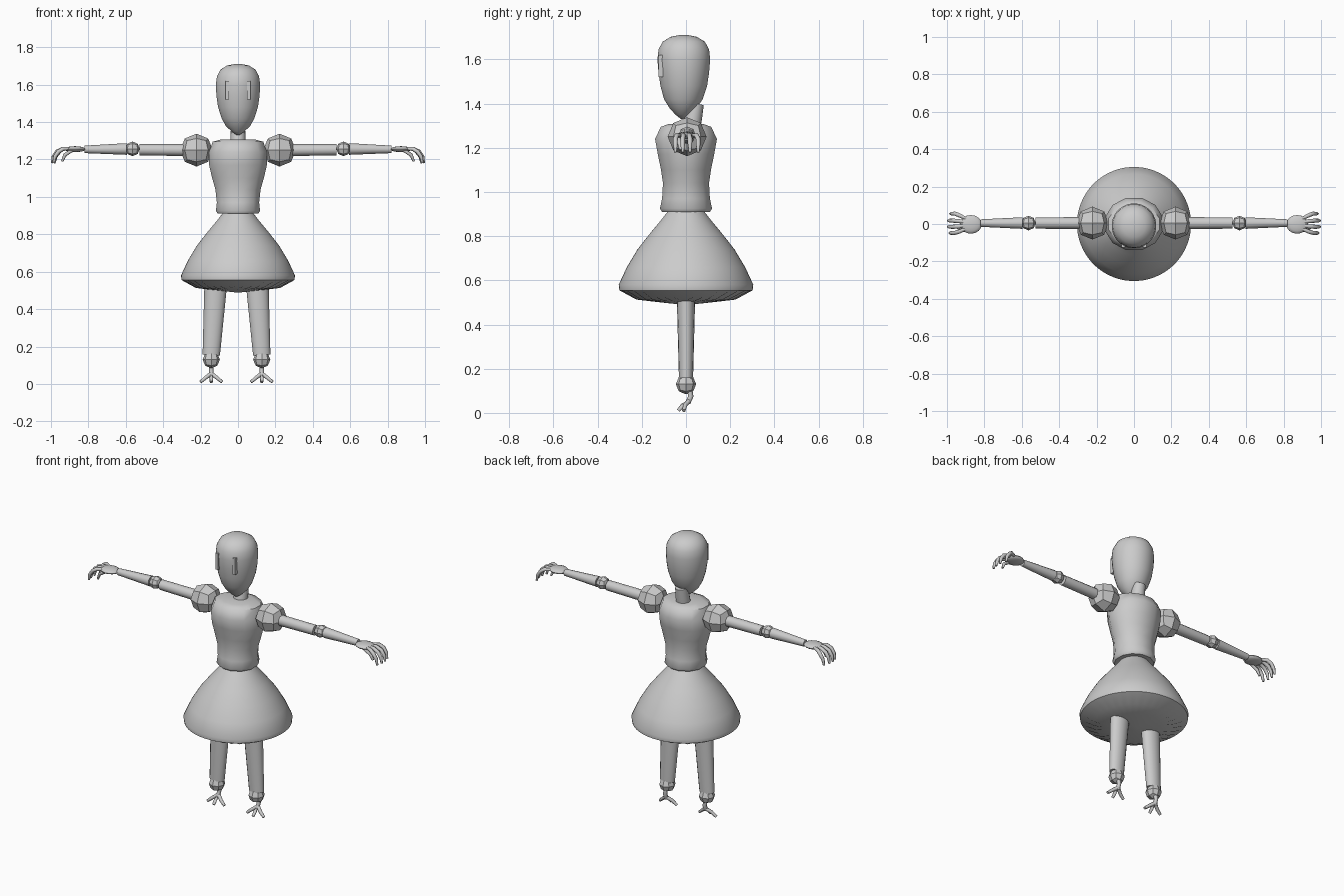
import bpy, bmesh, math
from mathutils import Vector

cube = bpy.data.objects.get("Cube")
if cube:
    bpy.data.objects.remove(cube, do_unlink=True)

grey = bpy.data.materials.new("plain grey")
grey.use_nodes = True
grey.diffuse_color = (0.6, 0.6, 0.6, 1)
grey.node_tree.nodes["Principled BSDF"].inputs["Base Color"].default_value = (0.6, 0.6, 0.6, 1)


def finish(name, bm, smooth=40):
    bmesh.ops.recalc_face_normals(bm, faces=bm.faces)
    mesh = bpy.data.meshes.new(name)
    bm.to_mesh(mesh)
    bm.free()
    mesh.materials.append(grey)
    obj = bpy.data.objects.new(name, mesh)
    bpy.context.collection.objects.link(obj)
    if smooth:
        bpy.ops.object.select_all(action='DESELECT')
        obj.select_set(True)
        bpy.context.view_layer.objects.active = obj
        bpy.ops.object.shade_smooth_by_angle(angle=math.radians(smooth))
    return obj


def loft(name, rings, sides, smooth=40, pleat=None):
    """Upright body from rings of (z, half width, half depth, y); pleat = (ring index, depth)."""
    bm = bmesh.new()
    loops = []
    for k, (z, rx, ry, y) in enumerate(rings):
        loop = []
        for i in range(sides):
            a = math.tau * (i + 0.5) / sides
            lift = pleat[1] * (i % 2) if pleat and k == pleat[0] else 0
            loop.append(bm.verts.new((rx * math.cos(a), y + ry * math.sin(a), z + lift)))
        loops.append(loop)
    for lo, hi in zip(loops, loops[1:]):
        for i in range(sides):
            j = (i + 1) % sides
            bm.faces.new((lo[i], lo[j], hi[j], hi[i]))
    bm.faces.new(loops[0])
    bm.faces.new(loops[-1])
    return finish(name, bm, smooth)


def tube(name, points, radii, sides=12, stretch=1.0):
    """Capped tube along points; stretch widens it along x (upright) or y (level)."""
    bm = bmesh.new()
    pts = [Vector(p) for p in points]
    loops = []
    for k, p in enumerate(pts):
        d = (pts[min(k + 1, len(pts) - 1)] - pts[max(k - 1, 0)]).normalized()
        ref = Vector((0, 1, 0)) if abs(d.y) < 0.8 else Vector((1, 0, 0))
        u = d.cross(ref).normalized()
        v = d.cross(u)
        loops.append([bm.verts.new(p + radii[k] * (stretch * math.cos(a) * u + math.sin(a) * v))
                      for a in (math.tau * i / sides for i in range(sides))])
    for lo, hi in zip(loops, loops[1:]):
        for i in range(sides):
            j = (i + 1) % sides
            bm.faces.new((lo[i], lo[j], hi[j], hi[i]))
    bm.faces.new(loops[0])
    bm.faces.new(loops[-1])
    return finish(name, bm, 50)


def joint(name, centre, radius):
    """Faceted ball: a cube split once and rounded."""
    bm = bmesh.new()
    bmesh.ops.create_cube(bm, size=2)
    bmesh.ops.subdivide_edges(bm, edges=bm.edges[:], cuts=1, use_grid_fill=True)
    for v in bm.verts:
        v.co = Vector(centre) + v.co.normalized() * radius
    return finish(name, bm, 0)


# Head, with a pointed chin
loft("head", [(1.33, .008, .008, -.015), (1.35, .035, .034, -.014), (1.38, .066, .062, -.013),
              (1.42, .088, .088, -.012), (1.48, .107, .106, -.01), (1.54, .116, .115, -.01),
              (1.60, .119, .120, -.01), (1.645, .113, .115, -.01), (1.68, .094, .096, -.01),
              (1.702, .06, .06, -.01), (1.71, .02, .02, -.01)], 32, 60)

# Neck leans back into the skull
tube("neck", [(0, .02, 1.27), (0, .032, 1.33), (0, .045, 1.40)], [.042, .04, .036], 16)

# Torso and skirt
loft("torso", [(.91, .112, .112, 0), (.925, .122, .122, 0), (.97, .117, .112, 0),
               (1.04, .125, .108, 0), (1.10, .143, .117, 0), (1.17, .160, .132, 0),
               (1.24, .160, .145, 0), (1.295, .140, .118, 0), (1.308, .09, .08, 0)], 12, 50)
loft("skirt", [(.49, .02, .02, 0), (.504, .15, .15, 0), (.513, .225, .225, 0), (.555, .302, .302, 0),
               (.58, .305, .305, 0), (.66, .268, .268, 0), (.74, .220, .220, 0),
               (.81, .165, .165, 0), (.87, .115, .115, 0), (.915, .08, .08, 0)], 64, 50, (2, .009))

for side, s in (("left", 1), ("right", -1)):
    # Upright slot eyes
    bm = bmesh.new()
    bmesh.ops.create_cube(bm, size=1)
    for v in bm.verts:
        v.co = Vector((s * .058, -.114, 1.57)) + Vector((v.co.x * .018, v.co.y * .022, v.co.z * .10))
    finish(side + "_eye", bm, 0)

    # Arm
    joint(side + "_shoulder", (s * .222, .005, 1.25), .088)
    joint(side + "_elbow", (s * .564, .005, 1.257), .039)
    tube(side + "_upper_arm", [(s * .25, .005, 1.25), (s * .527, .005, 1.252)], [.032, .03])
    tube(side + "_forearm", [(s * .595, .005, 1.256), (s * .82, .005, 1.254)], [.031, .02])

    # Flat palm
    bm = bmesh.new()
    bmesh.ops.create_uvsphere(bm, u_segments=16, v_segments=8, radius=1)
    for v in bm.verts:
        v.co = Vector((s * .872 + v.co.x * .058, -.002 + v.co.y * .05, 1.255 + v.co.z * .016))
    finish(side + "_palm", bm, 60)

    # Drooping fingers
    for n, (y, reach) in enumerate(((.055, -.012), (.018, 0), (-.015, 0), (-.048, -.008))):
        path = [(.895, y * .5, 1.258), (.935, y * .85, 1.257), (.968 + reach, y, 1.242),
                (.987 + reach, y, 1.215), (.994 + reach, y, 1.18)]
        tube(f"{side}_finger_{n + 1}", [(s * x, py, z) for x, py, z in path],
             [.008, .011, .011, .010, .006], 8)
    tube(side + "_thumb", [(s * .885, -.035, 1.25), (s * .925, -.03, 1.225), (s * .94, -.025, 1.19)],
         [.009, .010, .006], 8)

    # Leg, wider across than deep
    hip, ankle = s * .115 - .008, s * .135 - .008
    tube(side + "_leg", [(hip, 0, .62), (hip - s * .002, 0, .5), (ankle, 0, .155)],
         [.042, .041, .032], 16, 1.45)
    joint(side + "_ankle", (ankle, 0, .13), .046)

    # Clawed foot
    tube(side + "_foot_stem", [(ankle, .015, .11), (ankle, .022, .075), (ankle, .008, .045)],
         [.013, .012, .012], 8)
    for n, (dx, y) in enumerate(((-.058, -.01), (0, -.035), (.058, -.01))):
        tube(f"{side}_toe_{n + 1}", [(ankle, .014, .055), (ankle + dx * .5, y * .4, .034),
                                     (ankle + dx, y, .010)], [.011, .010, .008], 8)
